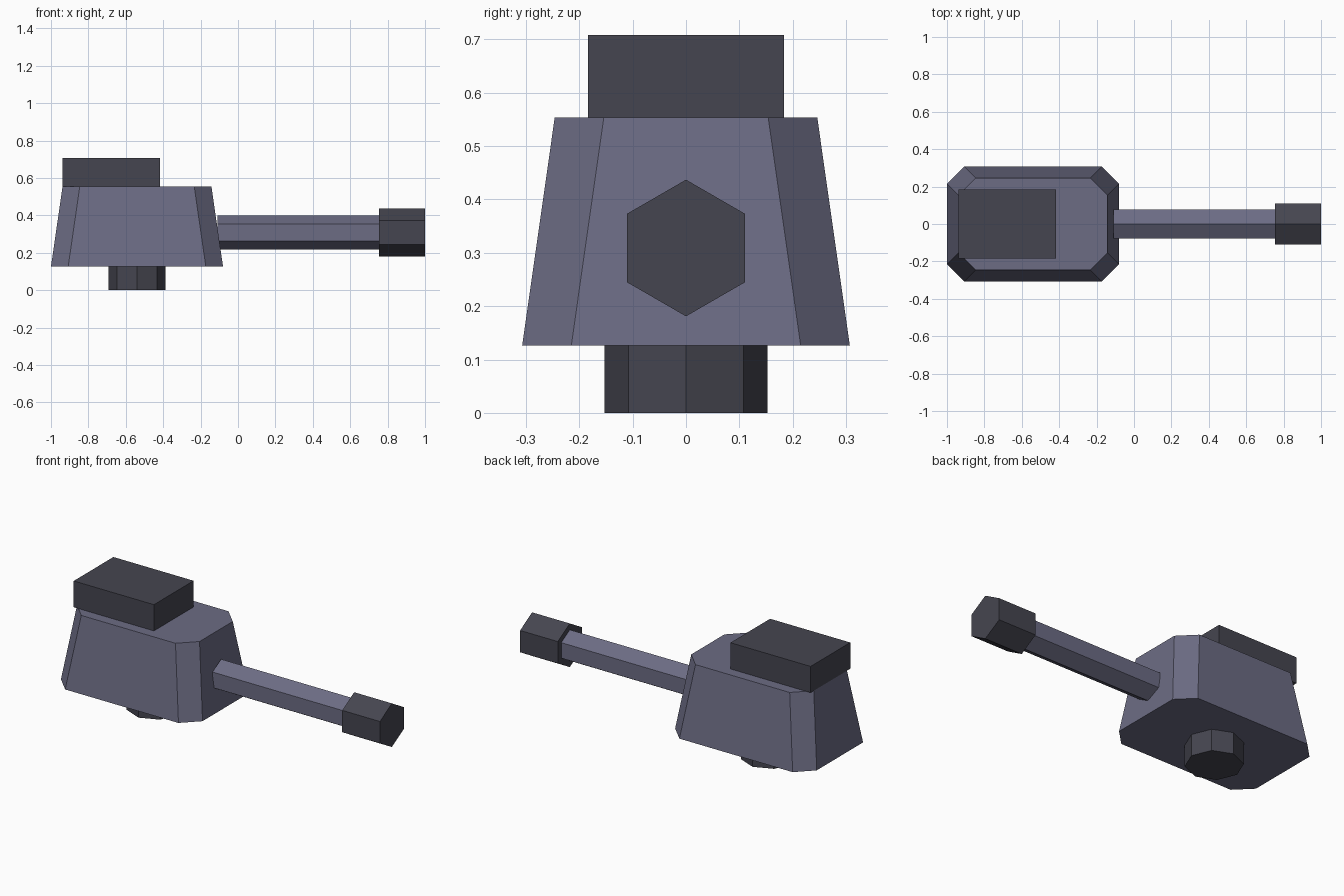
import bpy, bmesh, math
from mathutils import Matrix, Vector

if "Cube" in bpy.data.objects:
    bpy.data.objects.remove(bpy.data.objects["Cube"])


def material(name, color):
    m = bpy.data.materials.new(name)
    m.diffuse_color = (*color, 1)
    m.use_nodes = True
    m.node_tree.nodes["Principled BSDF"].inputs["Base Color"].default_value = m.diffuse_color
    return m


STEEL = material("steel", (0.15, 0.15, 0.23))
DARK = material("dark_steel", (0.06, 0.06, 0.08))


def finish(name, bm, mat):
    bmesh.ops.recalc_face_normals(bm, faces=bm.faces)
    mesh = bpy.data.meshes.new(name)
    bm.to_mesh(mesh)
    bm.free()
    mesh.materials.append(mat)
    obj = bpy.data.objects.new(name, mesh)
    bpy.context.collection.objects.link(obj)


def prism(name, sides, radius, start, end, mat):
    """Regular prism between two points, with a corner on local x."""
    start, end = Vector(start), Vector(end)
    axis = end - start
    turn = Matrix.Rotation(math.pi / 2, 4, 'Y') if axis.x else Matrix()
    bm = bmesh.new()
    ring = [bm.verts.new((radius * math.cos(2 * math.pi * i / sides),
                          radius * math.sin(2 * math.pi * i / sides),
                          -axis.length / 2)) for i in range(sides)]
    extrude_ring(bm, ring, axis.length)
    bm.transform(Matrix.Translation((start + end) / 2) @ turn)
    finish(name, bm, mat)


def extrude_ring(bm, ring, height):
    face = bm.faces.new(ring)
    out = bmesh.ops.extrude_face_region(bm, geom=[face], use_keep_orig=True)
    verts = [g for g in out["geom"] if isinstance(g, bmesh.types.BMVert)]
    bmesh.ops.translate(bm, verts=verts, vec=(0, 0, height))


def octagon(bm, cx, hx, hy, cut, z):
    """Rectangle outline with chamfered corners."""
    pts = []
    for sx, sy in ((1, 1), (-1, 1), (-1, -1), (1, -1)):
        pair = [(sx * hx, sy * (hy - cut)), (sx * (hx - cut), sy * hy)]
        pts += pair if sx * sy > 0 else pair[::-1]
    return [bm.verts.new((cx + x, y, z)) for x, y in pts]


# Tapered turret body with chamfered corners
bm = bmesh.new()
low = octagon(bm, -0.54, 0.46, 0.307, 0.092, 0.126)
high = octagon(bm, -0.54, 0.398, 0.246, 0.092, 0.554)
bm.faces.new(low)
bm.faces.new(high)
for i in range(8):
    j = (i + 1) % 8
    bm.faces.new((low[i], low[j], high[j], high[i]))
finish("turret_body", bm, STEEL)

# Roof box at the rear
bm = bmesh.new()
bmesh.ops.create_cube(bm, size=1)
bm.transform(Matrix.Translation((-0.678, 0, 0.631)) @ Matrix.Diagonal((0.521, 0.368, 0.154, 1)))
finish("roof_box", bm, DARK)

# Mounting pivot, gun barrel and muzzle
prism("mount_pivot", 8, 0.153, (-0.54, 0, 0), (-0.54, 0, 0.126), DARK)
prism("gun_barrel", 6, 0.091, (-0.11, 0, 0.309), (0.755, 0, 0.309), STEEL)
prism("muzzle", 6, 0.128, (0.755, 0, 0.309), (1.0, 0, 0.309), DARK)
